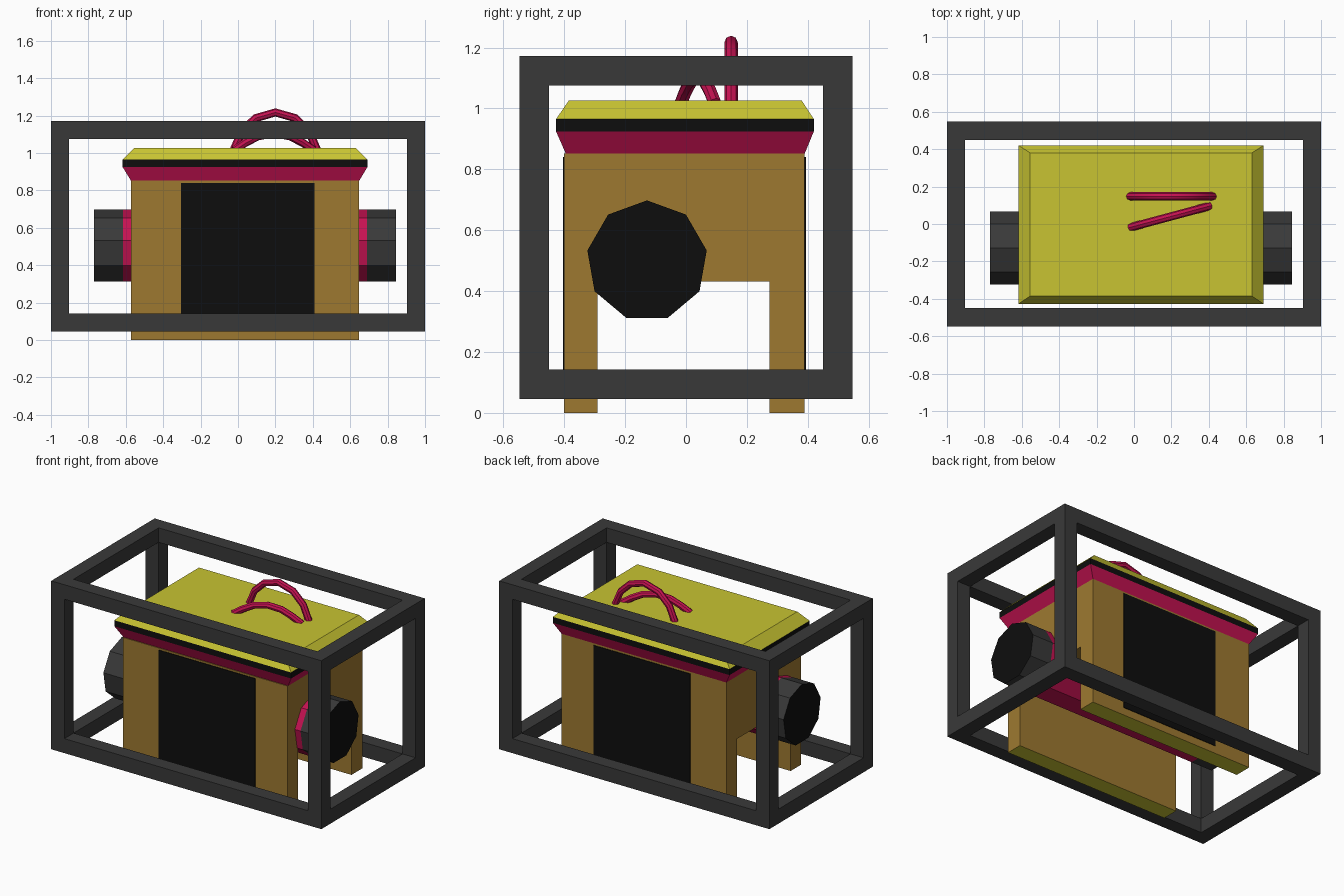
import bpy, bmesh, math
from mathutils import Matrix, Vector

cube = bpy.data.objects.get("Cube")
if cube:
    bpy.data.objects.remove(cube, do_unlink=True)


def material(name, rgb):
    # sRGB bytes converted to linear
    lin = [((c / 255 + 0.055) / 1.055) ** 2.4 if c > 10 else c / 255 / 12.92 for c in rgb]
    m = bpy.data.materials.new(name)
    m.use_nodes = True
    m.diffuse_color = (*lin, 1)
    m.node_tree.nodes["Principled BSDF"].inputs["Base Color"].default_value = (*lin, 1)
    return m


BROWN = material("brown", (158, 121, 48))
YELLOW = material("yellow", (200, 196, 50))
MAGENTA = material("magenta", (198, 18, 82))
GREY = material("dark grey", (57, 57, 57))
BLACK = material("black", (13, 13, 13))


def finish(name, bm, mats):
    bmesh.ops.recalc_face_normals(bm, faces=bm.faces)
    mesh = bpy.data.meshes.new(name)
    bm.to_mesh(mesh)
    bm.free()
    for m in mats:
        mesh.materials.append(m)
    ob = bpy.data.objects.new(name, mesh)
    bpy.context.collection.objects.link(ob)
    return ob


def add_box(bm, lo, hi):
    lo, hi = Vector(lo), Vector(hi)
    mat = Matrix.Translation((lo + hi) / 2) @ Matrix.Diagonal((*(hi - lo), 1))
    bmesh.ops.create_cube(bm, size=1, matrix=mat)


# Outer cage: four beams along each axis
X, Y, Z0, Z1, T = 1.0, 0.547, 0.045, 1.172, 0.097
bm = bmesh.new()
for sy in (-Y, Y - T):
    for z in (Z0, Z1 - T):
        add_box(bm, (-X, sy, z), (X, sy + T, z + T))
for sx in (-X, X - T):
    for z in (Z0, Z1 - T):
        add_box(bm, (sx, -Y + T, z), (sx + T, Y - T, z + T))
    for sy in (-Y, Y - T):
        add_box(bm, (sx, sy, Z0 + T), (sx + T, sy + T, Z1 - T))
finish("outer_cage", bm, [GREY])

# Body: arch profile extruded along x, with yellow soles
profile = [(-0.40, 0), (-0.29, 0), (-0.29, 0.432), (0.275, 0.432),
           (0.275, 0), (0.39, 0), (0.39, 0.852), (-0.40, 0.852)]
bm = bmesh.new()
face = bm.faces.new([bm.verts.new((-0.572, y, z)) for y, z in profile])
ext = bmesh.ops.extrude_face_region(bm, geom=[face], use_keep_orig=True)
bmesh.ops.translate(bm, vec=(1.22, 0, 0),
                    verts=[g for g in ext["geom"] if isinstance(g, bmesh.types.BMVert)])
for f in bm.faces:
    f.material_index = 1 if f.calc_center_median().z < 0.01 else 0
finish("body", bm, [BROWN, YELLOW])

# Dark panels on the front and back
for name, y in (("front_panel", -0.404), ("back_panel", 0.388)):
    bm = bmesh.new()
    add_box(bm, (-0.306, y, 0.05), (0.41, y + 0.006, 0.84))
    finish(name, bm, [BLACK])

# Lid: stacked rectangular rings, coloured by height band
rings = [(0.852, -0.572, 0.648, -0.395, 0.39), (0.925, -0.617, 0.692, -0.427, 0.42),
         (0.965, -0.617, 0.692, -0.427, 0.42), (1.026, -0.555, 0.63, -0.385, 0.38)]
bm = bmesh.new()
loops = [[bm.verts.new(p) for p in ((a, c, z), (b, c, z), (b, d, z), (a, d, z))]
         for z, a, b, c, d in rings]
bm.faces.new(loops[0])
bm.faces.new(loops[-1]).material_index = 2
for band, (low, high) in enumerate(zip(loops, loops[1:])):
    for i in range(4):
        j = (i + 1) % 4
        bm.faces.new((low[i], low[j], high[j], high[i])).material_index = band
finish("lid", bm, [MAGENTA, BLACK, YELLOW])


# Nine-sided roller with end caps
def roller(name, x0, x1, mats):
    bm = bmesh.new()
    sides = 9
    ends = []
    for x in (x0, x1):
        ends.append([bm.verts.new((x, -0.128 + 0.199 * math.sin(a), 0.499 + 0.199 * math.cos(a)))
                     for a in (2 * math.pi * i / sides for i in range(sides))])
    for e in ends:
        bm.faces.new(e).material_index = len(mats) - 1
    for i in range(sides):
        j = (i + 1) % sides
        bm.faces.new((ends[0][i], ends[0][j], ends[1][j], ends[1][i]))
    finish(name, bm, mats)


roller("axle", -0.615, 0.69, [MAGENTA])
roller("right_cap", -0.77, -0.615, [GREY, BLACK])
roller("left_cap", 0.69, 0.845, [GREY, BLACK])


# Handles: bent tubes through a few points
def handle(name, points, radius=0.022):
    cu = bpy.data.curves.new(name, "CURVE")
    cu.dimensions = "3D"
    cu.bevel_depth = radius
    cu.bevel_resolution = 2
    cu.use_fill_caps = True
    sp = cu.splines.new("POLY")
    sp.points.add(len(points) - 1)
    for p, co in zip(sp.points, points):
        p.co = (*co, 1)
    tmp = bpy.data.objects.new(name + "_path", cu)
    bpy.context.collection.objects.link(tmp)
    mesh = bpy.data.meshes.new_from_object(tmp.evaluated_get(bpy.context.evaluated_depsgraph_get()))
    bpy.data.objects.remove(tmp, do_unlink=True)
    mesh.materials.clear()
    mesh.materials.append(MAGENTA)
    ob = bpy.data.objects.new(name, mesh)
    bpy.context.collection.objects.link(ob)
    bpy.ops.object.select_all(action="DESELECT")
    ob.select_set(True)
    bpy.context.view_layer.objects.active = ob
    bpy.ops.object.shade_smooth_by_angle(angle=math.radians(32))


handle("tall_handle", [(0.2 + u, 0.148, z) for u, z in (
    (-0.225, 1.01), (-0.18, 1.115), (-0.105, 1.187), (0, 1.217),
    (0.105, 1.187), (0.18, 1.115), (0.225, 1.01))])
handle("low_handle", [(-0.02 + 0.425 * t, -0.018 + 0.114 * t, z) for t, z in (
    (0, 1.015), (0.14, 1.055), (0.3, 1.09), (0.5, 1.105),
    (0.7, 1.09), (0.86, 1.055), (1, 1.015))])
